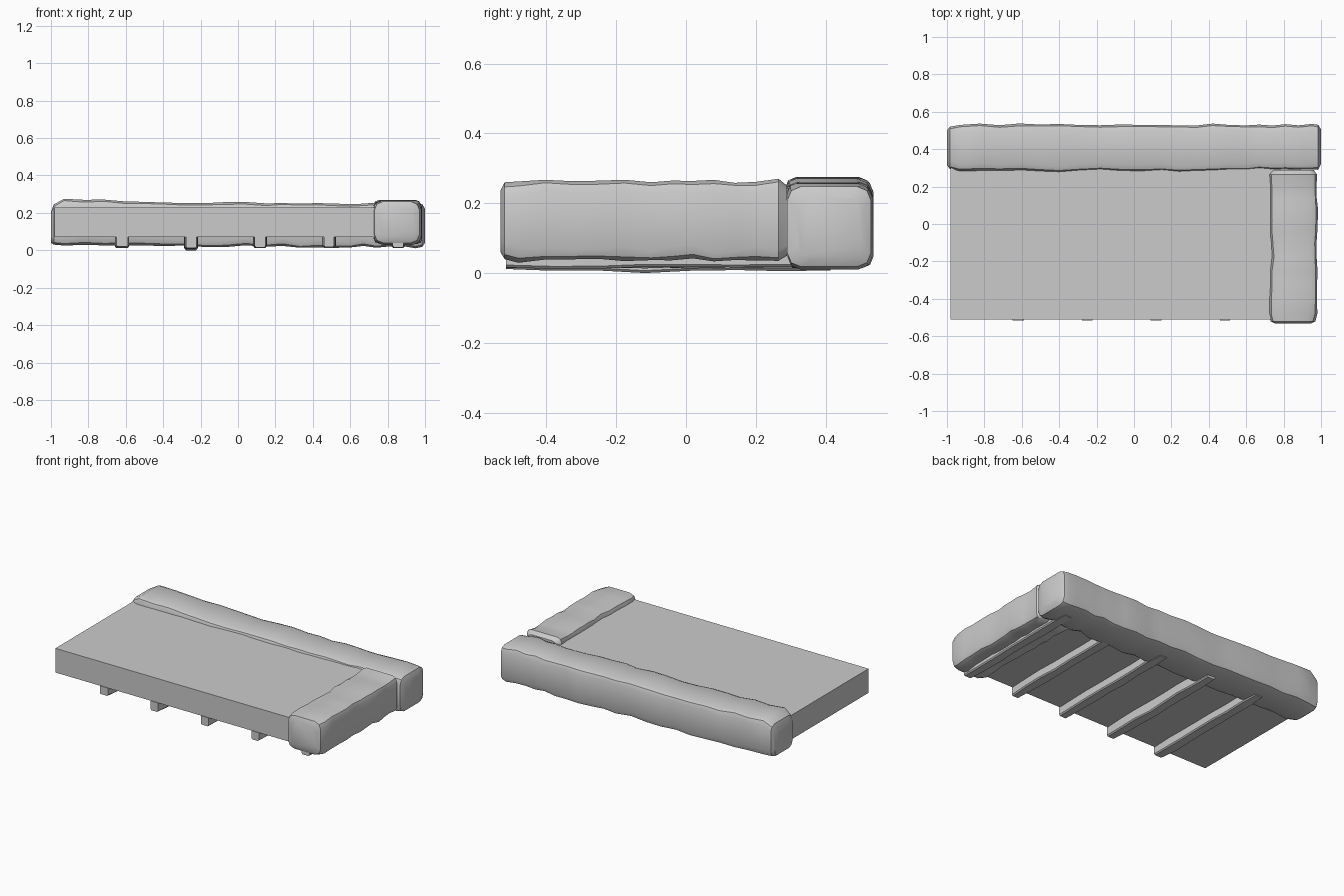
import bpy, bmesh, math, random
from mathutils import Vector

if "Cube" in bpy.data.objects:
    bpy.data.objects.remove(bpy.data.objects["Cube"])

random.seed(4)


def finish(name, bm, smooth=None):
    bmesh.ops.recalc_face_normals(bm, faces=bm.faces[:])
    mesh = bpy.data.meshes.new(name)
    bm.to_mesh(mesh)
    bm.free()
    obj = bpy.data.objects.new(name, mesh)
    bpy.context.collection.objects.link(obj)
    if smooth:
        bpy.ops.object.select_all(action='DESELECT')
        obj.select_set(True)
        bpy.context.view_layer.objects.active = obj
        bpy.ops.object.shade_smooth_by_angle(angle=math.radians(smooth))
    return obj


def loft(bm, rings):
    loops = [[bm.verts.new(p) for p in r] for r in rings]
    n = len(loops[0])
    for a, b in zip(loops, loops[1:]):
        for i in range(n):
            j = (i + 1) % n
            bm.faces.new((a[i], a[j], b[j], b[i]))
    bm.faces.new(loops[0])
    bm.faces.new(loops[-1])


def rounded(w0, w1, z0, z1, c, jit):
    # rectangle with worn corners, three points per corner
    pts = []
    for cx, cz, a0 in ((w1, z1, 0), (w0, z1, 90), (w0, z0, 180), (w1, z0, 270)):
        k = c * random.uniform(1 - 8 * jit, 1 + 12 * jit)
        ox = cx - math.copysign(k, cx - (w0 + w1) / 2)
        oz = cz - math.copysign(k, cz - (z0 + z1) / 2)
        for a in (0, 45, 90):
            t = math.radians(a0 + a)
            pts.append((ox + k * math.cos(t), oz + k * math.sin(t)))
    return pts


def stone(name, stations, along_x, splits, jit):
    # stations: position, side low, side high, bottom, top, corner wear
    full = []
    for a, b in zip(stations, stations[1:]):
        n = splits if b[0] - a[0] > 0.15 else 1
        full += [[u + (v - u) * i / n for u, v in zip(a, b)] for i in range(n)]
    full.append(list(stations[-1]))
    rings = []
    for k, s in enumerate(full):
        inner = 1 < k < len(full) - 2
        d = [random.uniform(-jit, jit) * 0.2 if inner else 0 for _ in range(4)]
        sec = rounded(s[1] + d[0], s[2] + d[1], s[3] + d[2], s[4] + d[3],
                      s[5], jit if inner else 0)
        rings.append([(s[0], w, z) if along_x else (w, s[0], z) for w, z in sec])
    bm = bmesh.new()
    loft(bm, rings)
    return finish(name, bm, 35)


# Flat bed slab
bm = bmesh.new()
bmesh.ops.create_cube(bm, size=1)
x0, x1, y0, y1, z0, z1 = -0.98, 0.85, -0.51, 0.40, 0.07, 0.23
for v in bm.verts:
    v.co = Vector(((x0 + x1) / 2 + v.co.x * (x1 - x0),
                   (y0 + y1) / 2 + v.co.y * (y1 - y0),
                   (z0 + z1) / 2 + v.co.z * (z1 - z0)))
finish("bed_slab", bm)

# Long rough stone along the back
stone("back_stone", [
    (-1.00, 0.315, 0.50, 0.04, 0.205, 0.035),
    (-0.985, 0.295, 0.52, 0.03, 0.245, 0.04),
    (-0.93, 0.28, 0.533, 0.025, 0.278, 0.04),
    (-0.40, 0.283, 0.533, 0.025, 0.255, 0.03),
    (0.15, 0.285, 0.532, 0.02, 0.255, 0.03),
    (0.60, 0.29, 0.53, 0.018, 0.25, 0.03),
    (0.95, 0.285, 0.533, 0.016, 0.252, 0.03),
    (0.985, 0.29, 0.53, 0.018, 0.248, 0.04),
    (1.00, 0.32, 0.505, 0.04, 0.22, 0.04),
], True, 5, 0.03)

# Short rough stone along the right side
stone("side_stone", [
    (-0.532, 0.755, 0.945, 0.06, 0.235, 0.04),
    (-0.52, 0.73, 0.97, 0.04, 0.26, 0.045),
    (-0.48, 0.722, 0.98, 0.035, 0.268, 0.04),
    (-0.10, 0.735, 0.98, 0.037, 0.262, 0.03),
    (0.20, 0.725, 0.978, 0.035, 0.263, 0.03),
    (0.265, 0.725, 0.978, 0.035, 0.27, 0.03),
    (0.29, 0.745, 0.96, 0.05, 0.25, 0.03),
], False, 5, 0.03)

# Five rough-hewn beams under the slab
for i in range(5):
    cx = -0.62 + 0.369 * i
    bottom = 0.003 if i == 1 else 0.012
    rings = []
    for k in range(8):
        y = -0.516 + k * 0.93 / 7
        end = 0.006 if k in (0, 7) else 0
        w = 0.036 - end + random.uniform(-0.004, 0.002)
        b = bottom + end * 0.5 + random.uniform(0, 0.006)
        if i == 1 and k == 3:
            b = 0
        rings.append([(cx - w + 0.007, y, b), (cx + w - 0.007, y, b),
                      (cx + w, y, b + 0.007), (cx + w, y, 0.072),
                      (cx - w, y, 0.072), (cx - w, y, b + 0.007)])
    bm = bmesh.new()
    loft(bm, rings)
    finish(f"under_beam_{i + 1}", bm, 30)
